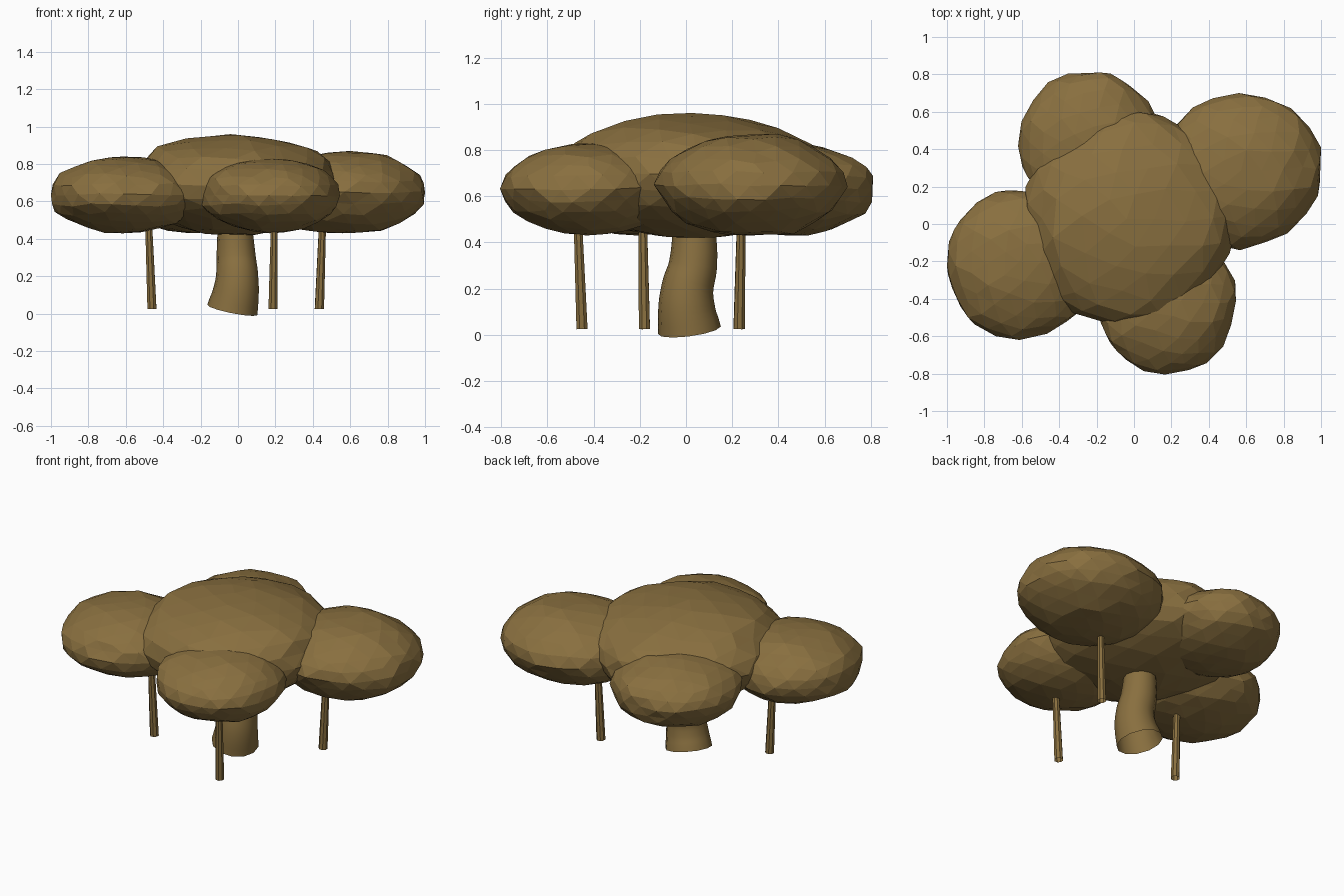
import bpy
import bmesh
from mathutils import Vector, noise

cube = bpy.data.objects.get("Cube")
if cube:
    bpy.data.objects.remove(cube, do_unlink=True)

# Single bark-brown colour
brown = bpy.data.materials.new("bark_brown")
brown.use_nodes = True
colour = (0.25, 0.16, 0.05, 1)
brown.diffuse_color = colour
shader = next(n for n in brown.node_tree.nodes if n.type == "BSDF_PRINCIPLED")
shader.inputs["Base Color"].default_value = colour
shader.inputs["Roughness"].default_value = 0.9


def foliage(name, centre, radii, seed):
    """Faceted, slightly lumpy ellipsoid fitted exactly to its radii."""
    bm = bmesh.new()
    bmesh.ops.create_icosphere(bm, subdivisions=3, radius=1)
    for v in bm.verts:
        v.co += 0.07 * noise.noise_vector(v.co * 2.2 + Vector((seed, seed, seed)))
    for axis in range(3):
        values = [v.co[axis] for v in bm.verts]
        low, high = min(values), max(values)
        for v in bm.verts:
            unit = 2 * (v.co[axis] - low) / (high - low) - 1
            v.co[axis] = centre[axis] + radii[axis] * unit
    mesh = bpy.data.meshes.new(name)
    bm.to_mesh(mesh)
    bm.free()
    mesh.materials.append(brown)
    bpy.context.collection.objects.link(bpy.data.objects.new(name, mesh))


def stem(name, points, sides_resolution):
    """Open round tube through (x, y, z, radius) points."""
    curve = bpy.data.curves.new(name, "CURVE")
    curve.dimensions = "3D"
    curve.bevel_depth = 1
    curve.bevel_resolution = sides_resolution
    curve.resolution_u = 4
    spline = curve.splines.new("BEZIER")
    spline.bezier_points.add(len(points) - 1)
    for bp, (x, y, z, r) in zip(spline.bezier_points, points):
        bp.co = (x, y, z)
        bp.radius = r
        bp.handle_left_type = bp.handle_right_type = "AUTO"
    curve.materials.append(brown)
    obj = bpy.data.objects.new(name, curve)
    bpy.context.collection.objects.link(obj)
    bpy.ops.object.select_all(action="DESELECT")
    obj.select_set(True)
    bpy.context.view_layer.objects.active = obj
    bpy.ops.object.convert(target="MESH")
    bpy.ops.object.shade_smooth_by_angle()


# Canopy: a broad crown ringed by four smaller clumps
foliage("crown", (-0.02, 0.03, 0.69), (0.57, 0.58, 0.27), 1.3)
foliage("right_clump", (-0.60, -0.22, 0.635), (0.40, 0.40, 0.205), 4.7)
foliage("left_clump", (0.57, 0.28, 0.65), (0.43, 0.42, 0.22), 7.1)
foliage("front_clump", (0.17, -0.42, 0.63), (0.375, 0.385, 0.20), 9.4)
foliage("back_clump", (-0.24, 0.43, 0.63), (0.38, 0.38, 0.20), 12.8)

# Bent trunk, widening at the foot
stem("trunk", [(-0.03, 0.015, 0.02, 0.137), (-0.012, 0.003, 0.11, 0.124),
               (-0.005, 0.006, 0.2, 0.113), (-0.01, 0.03, 0.3, 0.105),
               (-0.018, 0.035, 0.5, 0.09)], 4)

# Slim hanging roots under three of the clumps, leaning outwards
for name, x, y in (("right_root", -0.46, -0.18), ("left_root", 0.435, 0.23),
                   ("front_root", 0.187, -0.45)):
    lean = Vector((x, y, 0)).normalized() * 0.022
    stem(name, [(x, y, 0.025, 0.026), (x + lean.x, y + lean.y, 0.55, 0.019)], 2)
